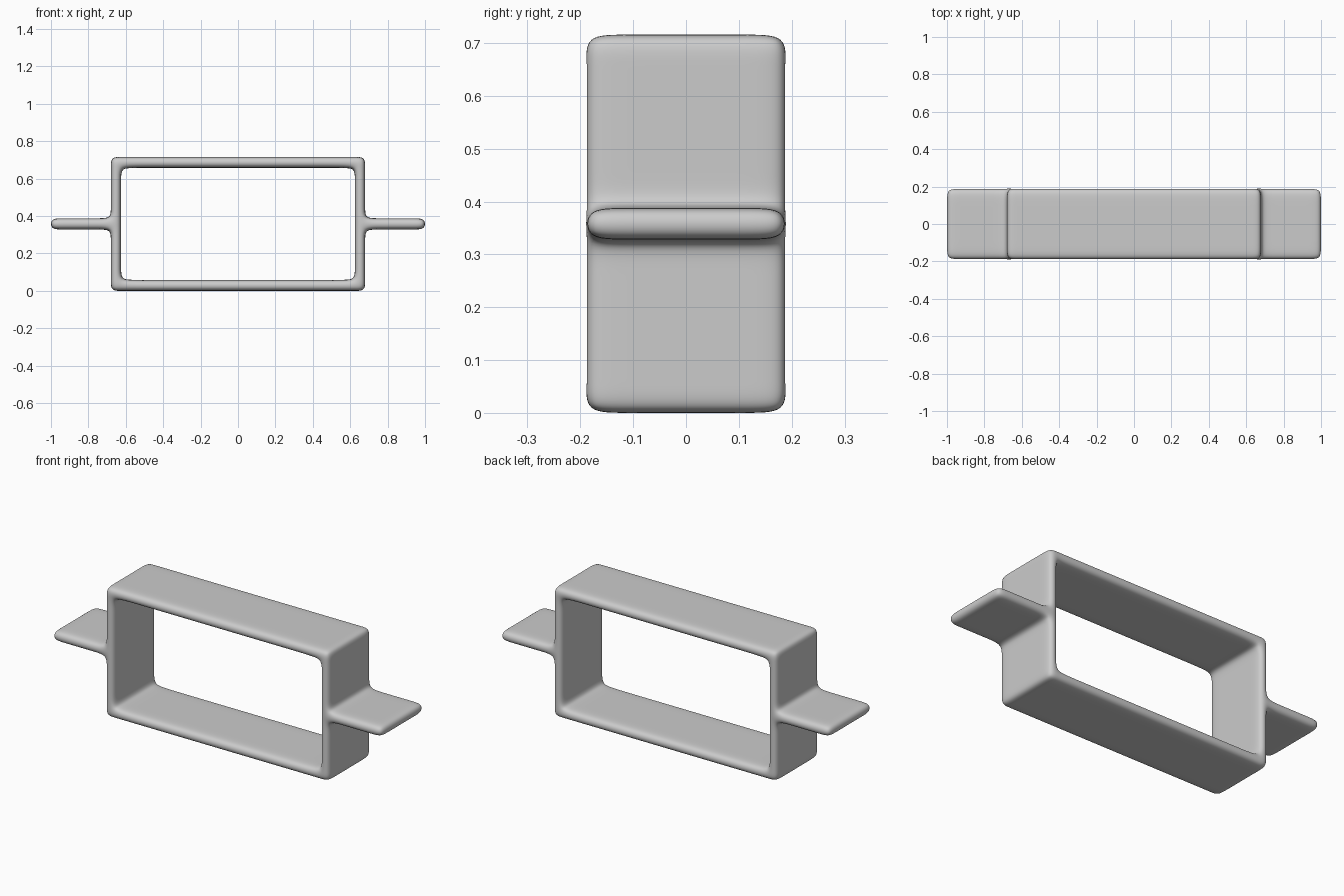
import bpy, bmesh

if "Cube" in bpy.data.objects:
    bpy.data.objects.remove(bpy.data.objects["Cube"])

# Single grey material
grey = bpy.data.materials.new("light_grey")
grey.use_nodes = True
colour = (0.6, 0.6, 0.6, 1)
grey.diffuse_color = colour
grey.node_tree.nodes["Principled BSDF"].inputs["Base Color"].default_value = colour

# Control cage lines: outer edges, walls and the loops that hold the fillets
half_x = [0.56, 0.625, 0.68, 0.75, 0.94, 1.002]
half_y = [0.12, 0.19]
half_z = [0.03, 0.08, 0.235, 0.3, 0.358]
MID_Z = 0.358


def mirrored(values):
    return [-v for v in reversed(values)] + values


lines = [mirrored(half_x), mirrored(half_y), mirrored(half_z)]


def is_solid(cell):
    """A cell is filled if it lies in the rectangular frame or in a side tab."""
    if any(i < 0 or i >= len(l) - 1 for i, l in zip(cell, lines)):
        return False
    x, _, z = [abs(l[i] + l[i + 1]) / 2 for i, l in zip(cell, lines)]
    frame = x < 0.68 and (x > 0.625 or z > 0.3)
    tab = x > 0.68 and z < 0.03
    return frame or tab


# Skin the filled cells with outward quads
bm = bmesh.new()
verts = {}


def corner(key):
    if key not in verts:
        x, y, z = [l[i] for i, l in zip(key, lines)]
        verts[key] = bm.verts.new((x, y, z + MID_Z))
    return verts[key]


nx, ny, nz = [len(l) - 1 for l in lines]
for cell in [(i, j, k) for i in range(nx) for j in range(ny) for k in range(nz)]:
    if not is_solid(cell):
        continue
    for axis in range(3):
        for side in (0, 1):
            neighbour = list(cell)
            neighbour[axis] += 2 * side - 1
            if is_solid(neighbour):
                continue
            u, v = (axis + 1) % 3, (axis + 2) % 3
            ring = []
            for du, dv in ((0, 0), (1, 0), (1, 1), (0, 1)):
                key = list(cell)
                key[axis] += side
                key[u] += du
                key[v] += dv
                ring.append(corner(tuple(key)))
            bm.faces.new(ring if side else ring[::-1])

bmesh.ops.recalc_face_normals(bm, faces=bm.faces)
for face in bm.faces:
    face.smooth = True
mesh = bpy.data.meshes.new("frame_with_side_tabs")
bm.to_mesh(mesh)
bm.free()
mesh.materials.append(grey)

# Soft rounded edges by subdivision
frame = bpy.data.objects.new("frame_with_side_tabs", mesh)
bpy.context.collection.objects.link(frame)
subdivision = frame.modifiers.new("soft_edges", "SUBSURF")
subdivision.levels = 3
subdivision.render_levels = 3
